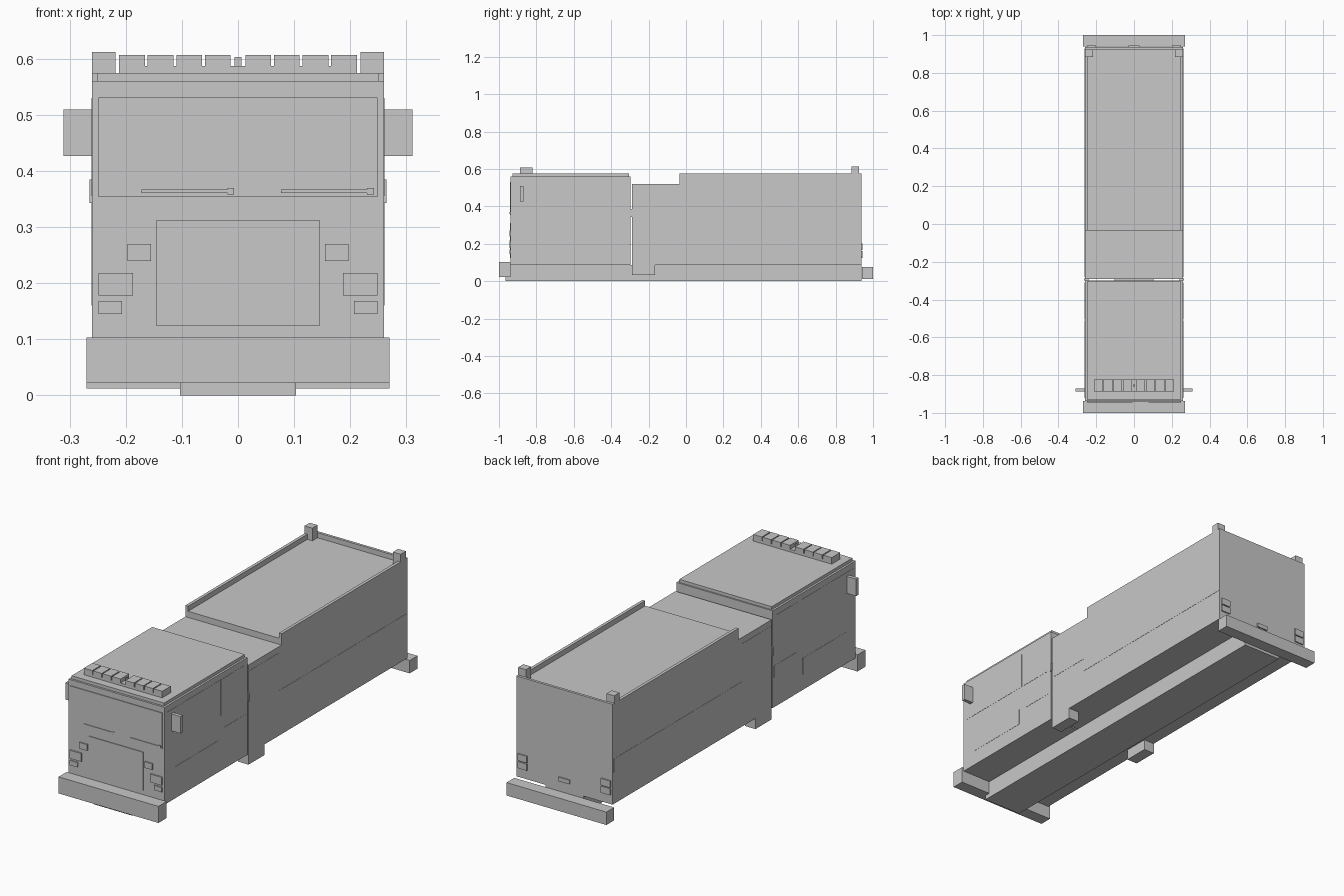
import bpy
import bmesh
from mathutils import Vector

if "Cube" in bpy.data.objects:
    bpy.data.objects.remove(bpy.data.objects["Cube"])

GREY = (0.58, 0.58, 0.58, 1)
paint = bpy.data.materials.new("plain grey")
paint.use_nodes = True
paint.diffuse_color = GREY
paint.node_tree.nodes["Principled BSDF"].inputs["Base Color"].default_value = GREY


def add_box(bm, x, y, z):
    """Add a box spanning the (low, high) ranges."""
    verts = bmesh.ops.create_cube(bm, size=1)["verts"]
    for v in verts:
        v.co = Vector([(lo + hi) / 2 + c * (hi - lo) for c, (lo, hi) in zip(v.co, (x, y, z))])


def part(name, *boxes):
    bm = bmesh.new()
    for b in boxes:
        add_box(bm, *b)
    mesh = bpy.data.meshes.new(name)
    bm.to_mesh(mesh)
    bm.free()
    mesh.materials.append(paint)
    obj = bpy.data.objects.new(name, mesh)
    bpy.context.collection.objects.link(obj)
    return obj


def wide(w):
    return (-w, w)


def pair(name, x, y, z):
    """The same part on the left and the right."""
    part("left_" + name, (x, y, z))
    part("right_" + name, ((-x[1], -x[0]), y, z))


SIDE, FLOOR = 0.26, 0.085
CAB_FRONT, CAB_BACK = -0.938, -0.298
BODY_FRONT, BODY_STEP, BODY_BACK = -0.29, -0.035, 0.938
LOW_DECK, HIGH_DECK, RAIL_TOP = 0.52, 0.55, 0.575

# Chassis, bumpers and steps
part("chassis", (wide(0.103), (-0.965, BODY_BACK), (0, FLOOR)))
part("front_bumper", (wide(0.27), (-1, CAB_FRONT), (0.022, 0.103)))
part("rear_bumper", (wide(0.27), (0.94, 1), (0.012, 0.075)))
pair("step", (0.203, SIDE), (BODY_FRONT, -0.165), (0.033, FLOOR))

# Cab with raised roof panel
part("cab", (wide(SIDE), (CAB_FRONT, CAB_BACK), (FLOOR, 0.56)))
part("cab_roof", (wide(0.25), (-0.928, -0.305), (0.56, RAIL_TOP)))

# Rear body with low front deck, higher rear deck, rails and corner posts
part("body_front", (wide(SIDE), (BODY_FRONT, BODY_STEP), (FLOOR, LOW_DECK)))
part("body_rear", (wide(SIDE), (BODY_STEP, BODY_BACK), (FLOOR, HIGH_DECK)))
pair("deck_rail", (0.245, SIDE), (BODY_STEP, BODY_BACK), (HIGH_DECK, RAIL_TOP))
part("rear_deck_rail", (wide(0.245), (0.925, BODY_BACK), (HIGH_DECK, RAIL_TOP)))
pair("corner_post", (0.218, SIDE), (0.885, 0.925), (HIGH_DECK, 0.612))

# Roof light bar
bar_y = (-0.888, -0.822)
part("light_bar_base", (wide(0.212), bar_y, (RAIL_TOP, 0.587)))
centres = [s * (0.036 + 0.051 * i) for s in (-1, 1) for i in range(4)]
part("roof_lights", *[((c - 0.023, c + 0.023), bar_y, (0.587, 0.607)) for c in centres])
part("light_bar_sensor", (wide(0.006), (-0.86, -0.85), (0.587, 0.603)))

# Front face fittings
front = (CAB_FRONT - 0.004, CAB_FRONT)
part("windscreen", (wide(0.249), front, (0.354, 0.531)))
part("grille", (wide(0.146), front, (0.125, 0.312)))
lamp = (CAB_FRONT - 0.007, CAB_FRONT)
pair("upper_lamp", (0.155, 0.197), lamp, (0.24, 0.27))
pair("headlamp", (0.187, 0.249), lamp, (0.178, 0.218))
pair("indicator", (0.207, 0.249), lamp, (0.145, 0.168))
for name, x in (("right_wiper", -0.172), ("left_wiper", 0.077)):
    part(name,
         ((x, x + 0.153), lamp, (0.361, 0.367)),
         ((x + 0.153, x + 0.165), lamp, (0.358, 0.37)))

# Mirrors and handles
pair("mirror", (SIDE, 0.311), (-0.888, -0.87), (0.427, 0.51))
pair("cab_handle", (SIDE - 0.02, 0.265), (-0.298, -0.288), (0.343, 0.385))

# Thin side windows and panels
skin = (SIDE, SIDE + 0.001)
pair("front_window", skin, (-0.92, -0.512), (0.355, 0.53))
pair("rear_window", skin, (-0.505, -0.323), (0.355, 0.53))
pair("cab_lower_panel", skin, (-0.863, -0.53), (0.16, 0.24))
pair("cab_rear_panel", skin, (-0.485, -0.31), (0.23, 0.288))
pair("body_front_panel", skin, (-0.28, -0.06), (0.305, 0.49))
pair("body_stripe", skin, (-0.06, 0.93), (0.24, 0.305))

# Tail lamps and rear plate
rear = (BODY_BACK, BODY_BACK + 0.006)
pair("upper_tail_lamp", (0.2, 0.25), rear, (0.167, 0.2))
pair("lower_tail_lamp", (0.2, 0.25), rear, (0.13, 0.162))
part("rear_plate", (wide(0.03), rear, (0.125, 0.145)))
